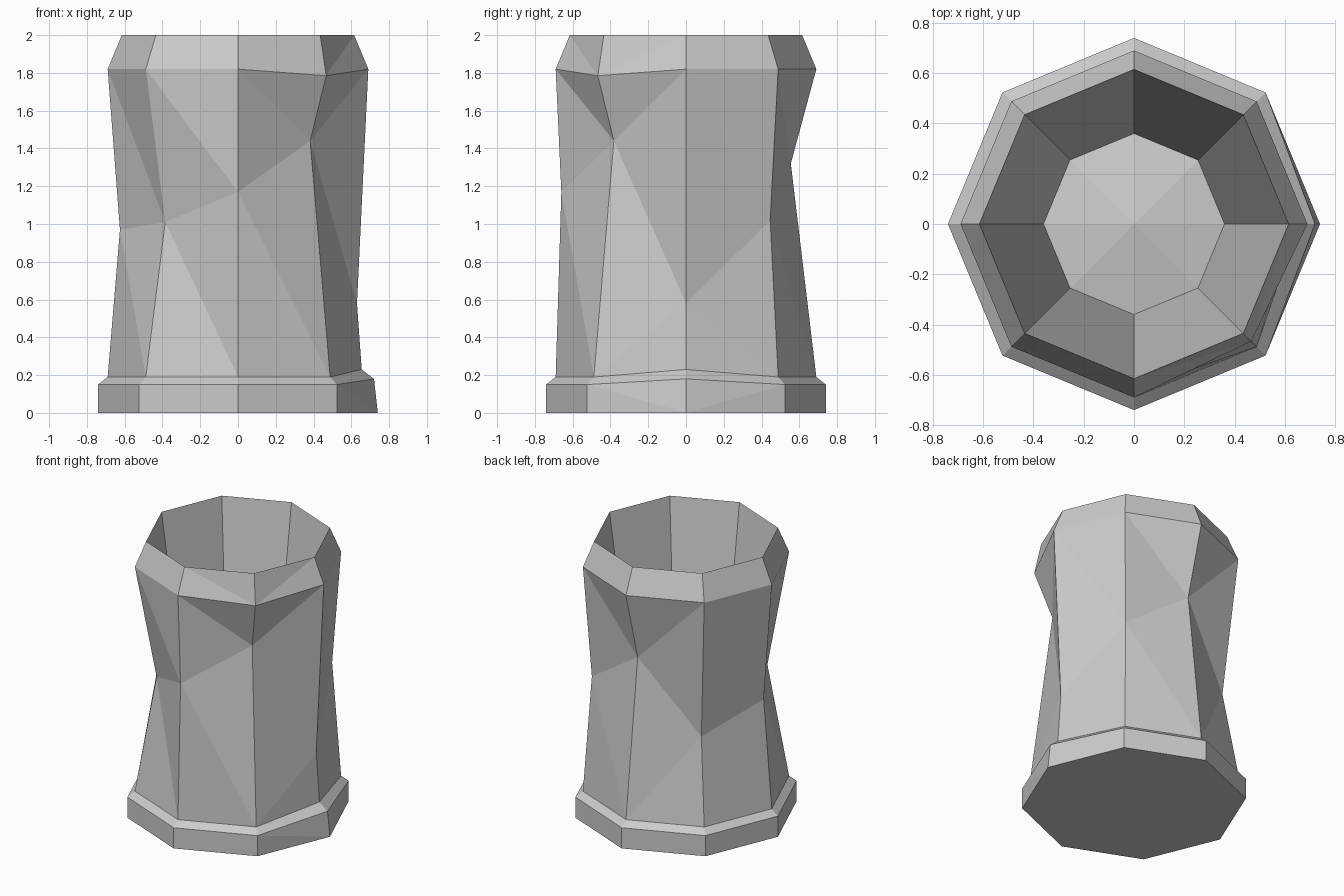
import bpy, bmesh
from math import cos, sin, radians

if "Cube" in bpy.data.objects:
    bpy.data.objects.remove(bpy.data.objects["Cube"])

SIDES = 8
# regular rings (radius, height): base foot, foot top, shoulder, waist, bulge, rim, inner floor
RINGS = [(0.74, 0), (0.74, 0.15), (0.69, 0.19), None, (0.69, 1.82), (0.615, 2.0), (0.36, 0.2)]
WAIST_RING = 3
# irregular waist: (radius, height) every 45 degrees, starting at +x
WAIST = [(0.63, 0.58), (0.63, 1.02), (0.555, 1.32), (0.585, 0.80),
         (0.625, 0.97), (0.545, 1.01), (0.66, 1.17), (0.54, 1.44)]
# dents: (ring, side) -> (radius, height)
DENTS = {(1, 0): (0.72, 0.18), (2, 0): (0.655, 0.23), (4, 7): (0.66, 1.785)}

bm = bmesh.new()


def polar(r, z, i):
    a = radians(45 * i)
    return bm.verts.new((r * cos(a), r * sin(a), z))


rings = []
for k, ring in enumerate(RINGS):
    row = []
    for i in range(SIDES):
        r, z = WAIST[i] if k == WAIST_RING else ring
        r, z = DENTS.get((k, i), (r, z))
        row.append(polar(r, z, i))
    rings.append(row)

# walls, outside and inside
walls = []
for low, high in zip(rings, rings[1:]):
    for i in range(SIDES):
        j = (i + 1) % SIDES
        walls.append(bm.faces.new((low[i], low[j], high[j], high[i])))

# underside and slightly raised inner floor
bm.faces.new(rings[0][::-1])
peak = bm.verts.new((0, 0, 0.26))
for i in range(SIDES):
    bm.faces.new((rings[-1][i], rings[-1][(i + 1) % SIDES], peak))

# uneven quads fold along their shorter diagonal
bmesh.ops.triangulate(bm, faces=walls, quad_method='SHORT_EDGE')
bmesh.ops.recalc_face_normals(bm, faces=bm.faces[:])

mesh = bpy.data.meshes.new("dented_cup")
bm.to_mesh(mesh)
bm.free()
cup = bpy.data.objects.new("dented_cup", mesh)
bpy.context.collection.objects.link(cup)
